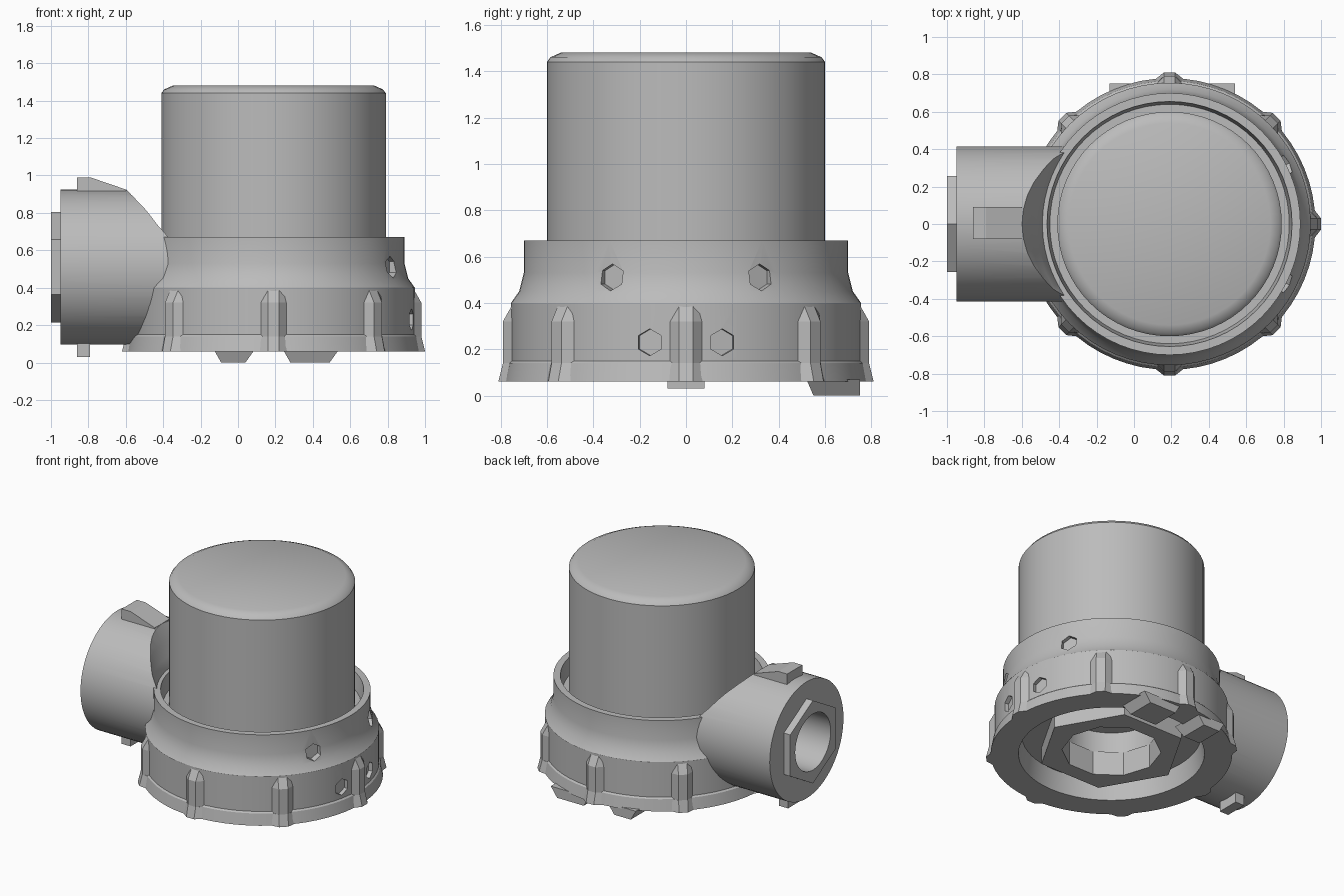
import bpy, bmesh, math
from mathutils import Matrix, Vector

cube = bpy.data.objects.get("Cube")
if cube:
    bpy.data.objects.remove(cube, do_unlink=True)

grey = bpy.data.materials.new("plain_grey")
grey.use_nodes = True
grey.diffuse_color = (0.5, 0.5, 0.5, 1)
grey.node_tree.nodes["Principled BSDF"].inputs["Base Color"].default_value = (0.5, 0.5, 0.5, 1)

CX = 0.19        # main axis
PIPE_Z = 0.51    # side pipe axis
MAIN = Matrix.Translation((CX, 0, 0))
# local z runs along +x, local x points down
PIPE = Matrix.Translation((0, 0, PIPE_Z)) @ Matrix.Rotation(math.pi / 2, 4, 'Y')


def loft(name, rings, place=Matrix()):
    """Skin a stack of equal-sized rings and cap both ends."""
    bm = bmesh.new()
    loops = [[bm.verts.new(place @ Vector(p)) for p in ring] for ring in rings]
    n = len(loops[0])
    for a, b in zip(loops, loops[1:]):
        for i in range(n):
            j = (i + 1) % n
            bm.faces.new((a[i], a[j], b[j], b[i]))
    bm.faces.new(loops[0][::-1])
    bm.faces.new(loops[-1])
    bmesh.ops.recalc_face_normals(bm, faces=bm.faces)
    mesh = bpy.data.meshes.new(name)
    bm.to_mesh(mesh)
    bm.free()
    mesh.materials.append(grey)
    ob = bpy.data.objects.new(name, mesh)
    bpy.context.collection.objects.link(ob)
    return ob


def lathe(name, profile, place=MAIN, sides=64, turn=0.0):
    rings = []
    for r, z in profile:
        angles = [turn + math.tau * i / sides for i in range(sides)]
        rings.append([(r * math.cos(a), r * math.sin(a), z) for a in angles])
    return loft(name, rings, place)


def rect(x0, x1, y0, y1, z):
    return [(x0, y0, z), (x1, y0, z), (x1, y1, z), (x0, y1, z)]


def cut(target, cutter):
    mod = target.modifiers.new("cut", 'BOOLEAN')
    mod.operation = 'DIFFERENCE'
    mod.solver = 'EXACT'
    mod.object = cutter
    bpy.context.view_layer.objects.active = target
    bpy.ops.object.modifier_apply(modifier=mod.name)
    bpy.data.objects.remove(cutter, do_unlink=True)


def around(angle):
    return MAIN @ Matrix.Rotation(math.radians(angle), 4, 'Z')


# Motor can with a chamfered top
motor = lathe("motor_can", [(0.6, 0.5), (0.6, 1.44), (0.585, 1.46), (0.54, 1.48)])

# Housing: recessed underside, rim, flare and hollow collar
housing = lathe("housing", [
    (0.32, 0.4), (0.32, 0.2), (0.58, 0.2), (0.6, 0.06), (0.78, 0.06), (0.765, 0.14),
    (0.755, 0.15), (0.755, 0.4), (0.72, 0.45), (0.7, 0.53), (0.7, 0.67),
    (0.655, 0.67), (0.64, 0.56)])

# Hexagonal bolt pits on the collar and the rim
for angle, z, r in ((-27, 0.51, 0.7), (27, 0.51, 0.7), (-12, 0.23, 0.755), (12, 0.23, 0.755)):
    place = around(angle) @ Matrix.Translation((r, 0, z)) @ Matrix.Rotation(math.pi / 2, 4, 'Y')
    cut(housing, lathe("pit_cutter", [(0.058, -0.03), (0.058, 0.1)], place, 6))

# Hexagonal boss around the bottom opening
boss = lathe("bottom_boss", [(0.48, 0.08), (0.48, 0.25)], MAIN, 6)
cut(boss, lathe("boss_cutter", [(0.32, 0), (0.32, 0.4)], MAIN, 10))

# Lugs and ribs spaced around the rim
for k in range(8):
    angle = 45 * k


    def wedge(name, levels):
        rings = [[(0.7, -w, z), (tip, -0.03, z), (tip, 0.03, z), (0.7, w, z)]
                 for w, tip, z in levels]
        loft(name, rings, around(angle))

    wedge("rim_lug", [(0.17, 0.81, 0.06), (0.13, 0.79, 0.14)])
    if k != 4:
        wedge("rim_rib", [(0.12, 0.79, 0.1), (0.12, 0.79, 0.32), (0.1, 0.745, 0.4)])

# Two small feet at the back
for x0, x1 in ((-0.13, 0.09), (0.24, 0.54)):
    loft("foot", [rect(x0, x1, 0.52, 0.75, 0.07), rect(x0 + 0.04, x1 - 0.05, 0.55, 0.75, 0)])

# Side pipe, trimmed to the housing and hollowed toward the motor
pipe = lathe("side_pipe", [(0.415, -0.95), (0.415, -0.1)], PIPE)
cut(pipe, lathe("trim_cutter", [(0.68, -0.1), (0.68, 0.67), (0.71, 0.73), (0.74, 0.82), (0.8, 0.95), (0.8, 1.1)]))
hub = lathe("pipe_hub", [(0.295, -1), (0.295, -0.94)], PIPE, 6)
for part in (pipe, hub):
    cut(part, lathe("bore_cutter", [(0.2, -1.1), (0.2, -0.55)], PIPE, 32))

# Key tabs above and below the pipe
loft("pipe_top_tab", [rect(-0.86, -0.6, -0.08, 0.09, 0.9), rect(-0.86, -0.6, -0.08, 0.09, 0.925),
                      rect(-0.86, -0.79, -0.08, 0.09, 0.99)])
loft("pipe_bottom_tab", [rect(-0.86, -0.79, -0.08, 0.08, 0.03), rect(-0.86, -0.79, -0.08, 0.08, 0.13)])

# Smooth curved walls, keep corners crisp
for ob in bpy.context.scene.objects:
    ob.select_set(ob in (motor, housing, pipe, hub, boss))
bpy.context.view_layer.objects.active = housing
bpy.ops.object.shade_smooth_by_angle(angle=math.radians(30))
